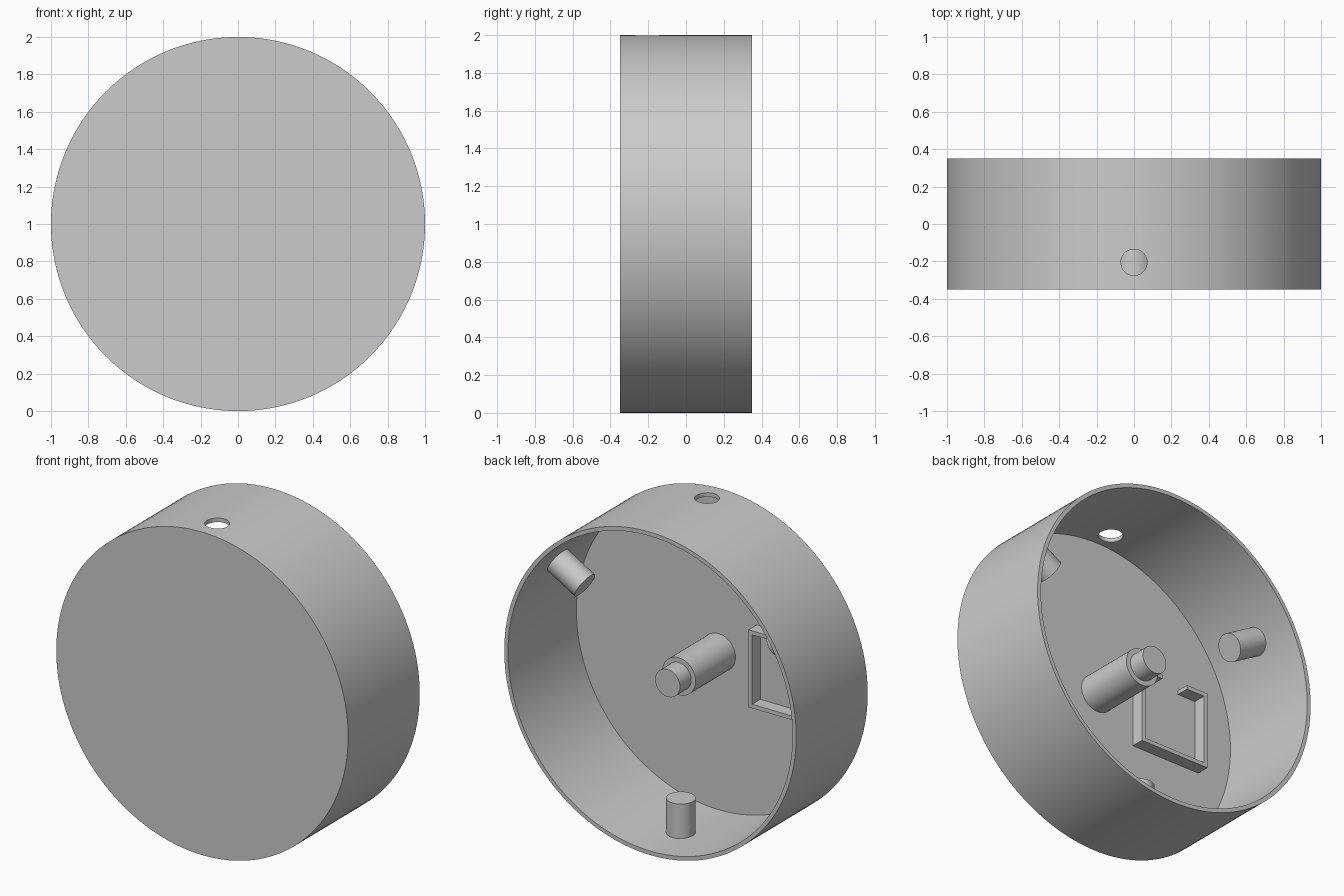
import bpy
import bmesh
import math
from mathutils import Matrix, Vector

cube = bpy.data.objects.get("Cube")
if cube:
    bpy.data.objects.remove(cube, do_unlink=True)

grey = bpy.data.materials.new("grey_plastic")
grey.use_nodes = True
colour = (0.6, 0.6, 0.6, 1)
grey.diffuse_color = colour
grey.node_tree.nodes["Principled BSDF"].inputs["Base Color"].default_value = colour

CENTRE = Vector((0, 0, 1))   # axis of the round case
BACK, FLOOR, INNER = 0.35, -0.32, 0.975


def make_object(name, bm):
    bmesh.ops.recalc_face_normals(bm, faces=bm.faces)
    mesh = bpy.data.meshes.new(name)
    bm.to_mesh(mesh)
    bm.free()
    mesh.materials.append(grey)
    obj = bpy.data.objects.new(name, mesh)
    bpy.context.collection.objects.link(obj)
    return obj


def smooth(obj):
    bpy.ops.object.select_all(action="DESELECT")
    obj.select_set(True)
    bpy.context.view_layer.objects.active = obj
    bpy.ops.object.shade_smooth_by_angle(angle=math.radians(30))


def turned(name, profile, start, direction, sides=48):
    """Solid of revolution from (radius, distance) pairs along a direction."""
    bm = bmesh.new()
    rings = []
    for radius, dist in profile:
        rings.append([bm.verts.new((radius * math.cos(a), radius * math.sin(a), dist))
                      for a in (math.tau * i / sides for i in range(sides))])
    for low, high in zip(rings, rings[1:]):
        for i in range(sides):
            j = (i + 1) % sides
            bm.faces.new((low[i], low[j], high[j], high[i]))
    bm.faces.new(rings[0])
    bm.faces.new(rings[-1])
    turn = Vector(direction).to_track_quat("Z", "Y").to_matrix().to_4x4()
    bm.transform(Matrix.Translation(start) @ turn)
    return make_object(name, bm)


# Round case: closed at the front, open at the back
case = turned("round_case", [(1, -BACK), (1, BACK), (INNER, BACK), (INNER, FLOOR)],
              CENTRE, (0, 1, 0), 128)

# Round hole through the top of the wall
cutter = turned("hole_cutter", [(0.07, -0.2), (0.07, 0.2)], (0, -0.205, 2), (0, 0, 1))
cutter.hide_render = True
cut = case.modifiers.new("hole", "BOOLEAN")
cut.operation = "DIFFERENCE"
cut.solver = "EXACT"
cut.object = cutter
bpy.context.view_layer.objects.active = case
bpy.ops.object.modifier_apply(modifier=cut.name)
bpy.data.objects.remove(cutter, do_unlink=True)
smooth(case)

# Stepped post in the middle of the floor
smooth(turned("centre_post", [(0.115, FLOOR - 0.01), (0.115, 0.07), (0.085, 0.07), (0.085, 0.18)],
              CENTRE, (0, 1, 0)))

# Three pegs pointing inward from the wall
for n in range(3):
    angle = math.radians(-90 + 120 * n)
    outward = Vector((math.cos(angle), 0, math.sin(angle)))
    smooth(turned(f"wall_peg_{n + 1}", [(0.083, 0), (0.083, 0.225)],
                  CENTRE + outward * 0.985 + Vector((0, 0.05, 0)), -outward))

# Square raised frame on the floor, with a gap in its top side
half, wall, gap, top = 0.24, 0.025, 0.09, -0.24
outline = [(gap, half), (half, half), (half, -half), (-half, -half), (-half, half), (-gap, half)]
inside = half - wall
inner = [(gap, inside), (inside, inside), (inside, -inside),
         (-inside, -inside), (-inside, inside), (-gap, inside)]
bm = bmesh.new()
outer_verts, inner_verts = [[bm.verts.new((x - 0.5, FLOOR - 0.005, z + 1)) for x, z in line]
                            for line in (outline, inner)]
strip = [bm.faces.new((outer_verts[i], outer_verts[i + 1], inner_verts[i + 1], inner_verts[i]))
         for i in range(len(outline) - 1)]
raised = bmesh.ops.extrude_face_region(bm, geom=strip, use_keep_orig=True)
for v in raised["geom"]:
    if isinstance(v, bmesh.types.BMVert):
        v.co.y = top
make_object("floor_frame", bm)
